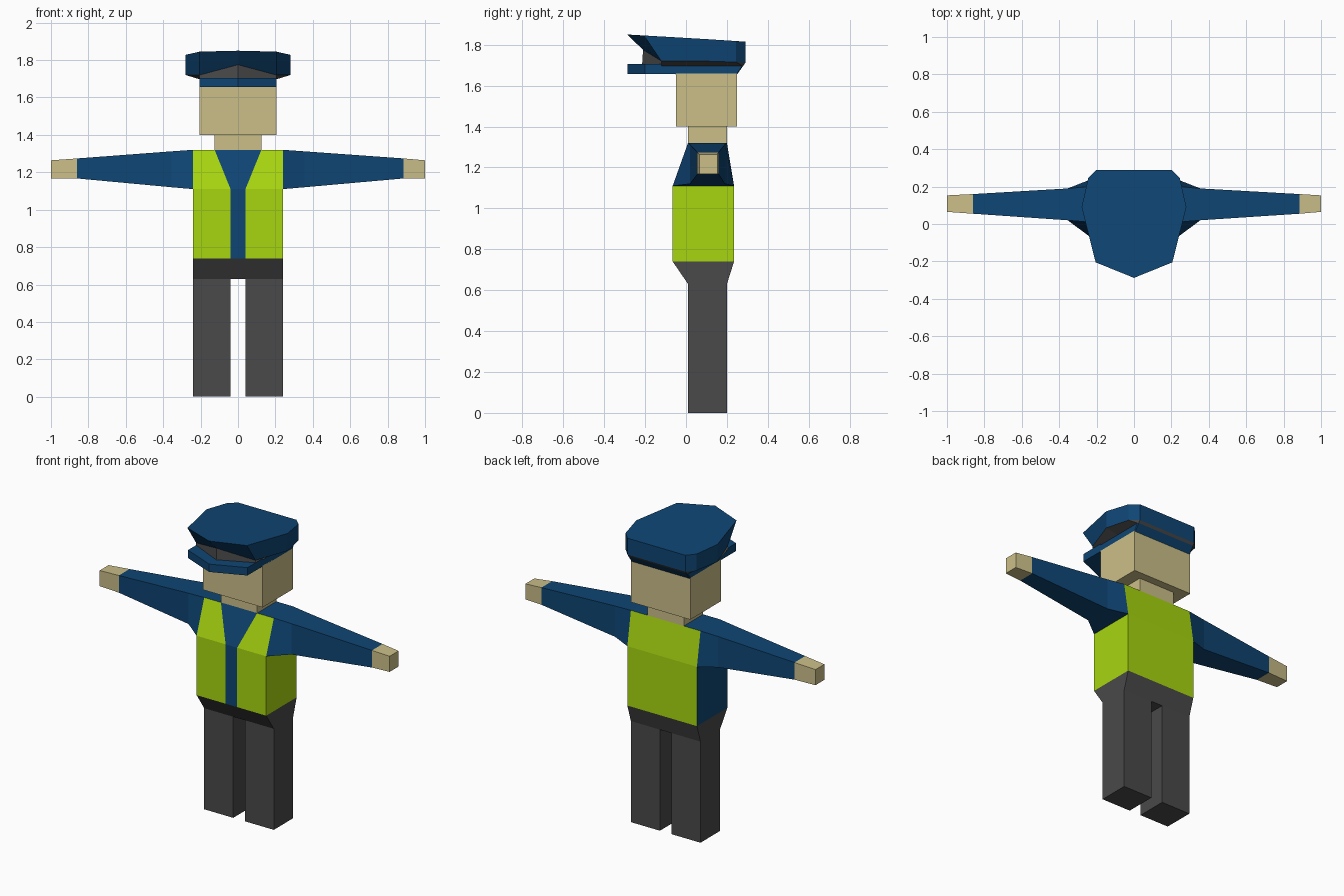
import bpy
import bmesh

cube = bpy.data.objects.get("Cube")
if cube:
    bpy.data.objects.remove(cube, do_unlink=True)


def material(name, rgb):
    m = bpy.data.materials.new(name)
    m.use_nodes = True
    m.diffuse_color = (*rgb, 1)
    bsdf = m.node_tree.nodes["Principled BSDF"]
    bsdf.inputs["Base Color"].default_value = (*rgb, 1)
    bsdf.inputs["Roughness"].default_value = 0.9
    return m


BLUE = material("uniform blue", (0.0045, 0.060, 0.175))
LIME = material("vest lime", (0.39, 0.67, 0.005))
SKIN = material("skin", (0.60, 0.52, 0.25))
GREY = material("dark grey", (0.068, 0.068, 0.068))


def loft(name, rings, mats, pick=lambda row, side: 0, caps=(0, 0)):
    """Join equal-length rings of points into a closed flat-shaded solid."""
    bm = bmesh.new()
    rows = [[bm.verts.new(p) for p in ring] for ring in rings]
    n = len(rows[0])
    for r in range(len(rows) - 1):
        for i in range(n):
            j = (i + 1) % n
            f = bm.faces.new((rows[r][i], rows[r][j], rows[r + 1][j], rows[r + 1][i]))
            f.material_index = pick(r, i)
    for row, index in ((rows[0], caps[0]), (rows[-1], caps[1])):
        bm.faces.new(row).material_index = index
    bmesh.ops.recalc_face_normals(bm, faces=bm.faces)
    mesh = bpy.data.meshes.new(name)
    bm.to_mesh(mesh)
    bm.free()
    for m in mats:
        mesh.materials.append(m)
    obj = bpy.data.objects.new(name, mesh)
    bpy.context.collection.objects.link(obj)
    return obj


def rect(x0, x1, y0, y1, z):
    return [(x0, y0, z), (x1, y0, z), (x1, y1, z), (x0, y1, z)]


def mirrored(half):
    """Complete a half ring whose last point lies on the centre line."""
    return half + [(-x, y, z) for x, y, z in reversed(half[:-1])]


# Body depths: wide at chest, narrow at shoulders and legs
WIDE = (-0.065, 0.235)
SLIM = (0.01, 0.20)

# Trousers
for side, label in ((1, "left"), (-1, "right")):
    loft(label + "_leg", [rect(0.04 * side, 0.24 * side, *SLIM, z) for z in (0, 0.63)], [GREY])
loft("hips", [rect(-0.24, 0.24, *SLIM, 0.63), rect(-0.24, 0.24, *WIDE, 0.74)], [GREY])


# Torso: open vest with a shirt strip and collar V, one side panel in shirt colour
def torso_ring(inner, depth, z):
    front, back = depth
    xs = (-0.24, -inner, inner, 0.24)
    return [(x, front, z) for x in xs] + [(0.24, back, z), (-0.24, back, z)]


loft("torso",
     [torso_ring(0.04, WIDE, 0.74), torso_ring(0.04, WIDE, 1.11), torso_ring(0.125, SLIM, 1.32)],
     [LIME, BLUE], lambda row, side: 1 if side in (1, 5) else 0, caps=(1, 1))


# Arms and hands
def arm_ring(x, bottom, top, z0, z1):
    return [(x, bottom[0], z0), (x, bottom[1], z0), (x, top[1], z1), (x, top[0], z1)]


for side, label, wrist in ((1, "left", 0.885), (-1, "right", 0.86)):
    upper = (0.02, 0.19)
    cuff = arm_ring(wrist * side, (0.055, 0.16), (0.055, 0.16), 1.167, 1.274)
    tip = arm_ring(side, (0.065, 0.153), (0.065, 0.153), 1.167, 1.264)
    loft(label + "_arm", [arm_ring(0.24 * side, WIDE, SLIM, 1.11, 1.32),
                          arm_ring(0.355 * side, upper, upper, 1.12, 1.312), cuff], [BLUE])
    loft(label + "_hand", [cuff, tip], [SKIN])

# Neck and head
loft("neck", [rect(-0.125, 0.125, *SLIM, z) for z in (1.32, 1.40)], [SKIN])
loft("head", [rect(-0.205, 0.205, -0.05, 0.25, z) for z in (1.40, 1.66)], [SKIN])

# Cap: blue base, grey band, flared crown rising to the front
base = [(0.20, 0.25, 1.655), (0.205, 0.245, 1.655), (0.205, 0.10, 1.655),
        (0.205, -0.05, 1.655), (0, -0.05, 1.655)]
band = [(0.20, 0.28, 1.697), (0.205, 0.275, 1.697), (0.205, 0.10, 1.697),
        (0.205, -0.12, 1.697), (0, -0.215, 1.697)]
rim = [(0.20, 0.29, 1.712), (0.245, 0.245, 1.715), (0.28, 0.09, 1.72),
       (0.205, -0.12, 1.72), (0, -0.21, 1.775)]
crown = [(0.20, 0.29, 1.815), (0.245, 0.245, 1.818), (0.28, 0.09, 1.828),
         (0.205, -0.205, 1.845), (0, -0.288, 1.85)]
loft("cap", [mirrored(h) for h in (base, band, rim, crown)],
     [BLUE, GREY], lambda row, side: 1 if row == 1 else 0)

# Cap peak
loft("cap_peak",
     [mirrored([(0.205, -0.05, z), (0.205, -0.20, z), (0, -0.285, z)]) for z in (1.656, 1.705)],
     [BLUE])
